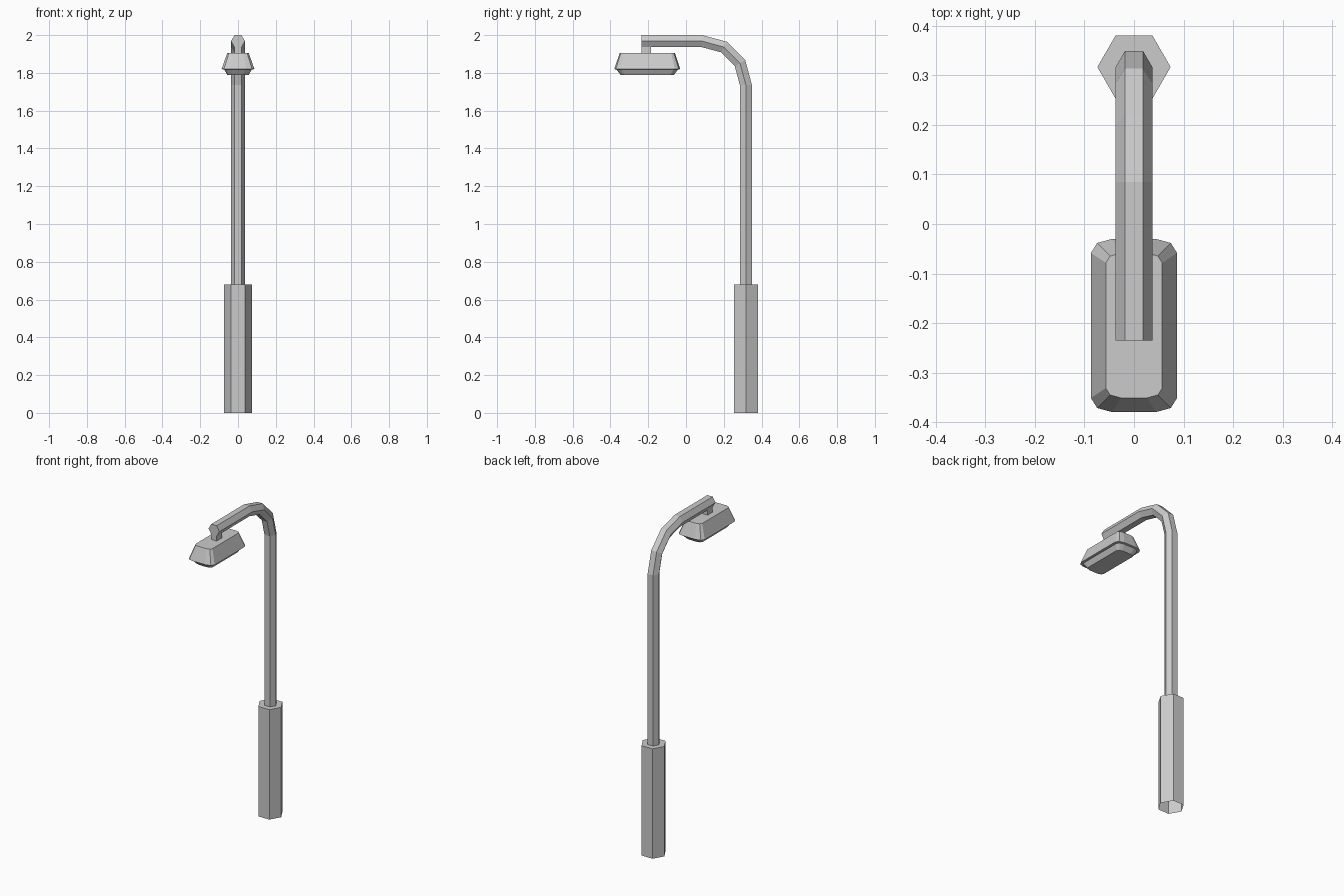
import bpy, bmesh
from math import cos, sin, pi, radians
from mathutils import Vector

cube = bpy.data.objects.get("Cube")
if cube:
    bpy.data.objects.remove(cube, do_unlink=True)

metal = bpy.data.materials.new("grey_metal")
metal.use_nodes = True
GREY = (0.6, 0.6, 0.6, 1)
metal.diffuse_color = GREY
metal.node_tree.nodes["Principled BSDF"].inputs["Base Color"].default_value = GREY


def loft(name, rings, cap_start=True, cap_end=True):
    """Bridge a list of equal-sized point rings into one flat-shaded part."""
    bm = bmesh.new()
    loops = [[bm.verts.new(p) for p in ring] for ring in rings]
    for a, b in zip(loops, loops[1:]):
        for i in range(len(a)):
            j = (i + 1) % len(a)
            bm.faces.new((a[i], a[j], b[j], b[i]))
    if cap_start:
        bm.faces.new(loops[0][::-1])
    if cap_end:
        bm.faces.new(loops[-1])
    bmesh.ops.recalc_face_normals(bm, faces=bm.faces)
    mesh = bpy.data.meshes.new(name)
    bm.to_mesh(mesh)
    bm.free()
    mesh.materials.append(metal)
    obj = bpy.data.objects.new(name, mesh)
    bpy.context.collection.objects.link(obj)
    return obj


def hexagon(y, z, radius, tilt=0):
    """Six-sided ring around (0, y, z), leaned forward by tilt."""
    out = Vector((0, cos(tilt), sin(tilt)))
    return [Vector((0, y, z)) + Vector((radius * cos(i * pi / 3), 0, 0))
            + out * radius * sin(i * pi / 3) for i in range(6)]


def rounded_box(half_x, half_y, z, corner=0.043, y=-0.205):
    """Rectangle ring with two-segment rounded corners."""
    ring = []
    for start, sx, sy in ((0, 1, 1), (90, -1, 1), (180, -1, -1), (270, 1, -1)):
        for step in (0, 45, 90):
            a = radians(start + step)
            ring.append(Vector((sx * (half_x - corner) + corner * cos(a),
                                y + sy * (half_y - corner) + 0.6 * corner * sin(a), z)))
    # stretch the ends back out to the full half length
    reach = half_y - 0.4 * corner
    for p in ring:
        p.y = y + (p.y - y) * half_y / reach
    return ring


POLE_Y = 0.317
# Base sleeve, open underneath
loft("base", [hexagon(POLE_Y, 0, 0.074), hexagon(POLE_Y, 0.68, 0.074)], cap_start=False)

# Pole bending forward into the arm
BEND = 0.232
bend_y, bend_z = POLE_Y - BEND, 1.736
rings = [hexagon(POLE_Y, 0.68, 0.037)]
for deg in (0, 30, 60, 90):
    a = radians(deg)
    rings.append(hexagon(bend_y + BEND * cos(a), bend_z + BEND * sin(a), 0.037, a))
rings.append(hexagon(-0.235, bend_z + BEND, 0.037, pi / 2))
loft("pole_and_arm", rings, cap_start=False)

# Neck holding the lamp under the arm
loft("neck", [[Vector((x, y, z)) for x, y in
               ((-0.0185, -0.235), (0.0185, -0.235), (0.0185, -0.185), (-0.0185, -0.185))]
              for z in (1.9, 1.938)])

# Lamp: top, flared rim, underside lip and tapered lens
loft("lamp_head", [rounded_box(0.057, 0.146, 1.905, 0.03),
                   rounded_box(0.087, 0.175, 1.82),
                   rounded_box(0.073, 0.163, 1.818, 0.036),
                   rounded_box(0.056, 0.14, 1.788, 0.03)])
